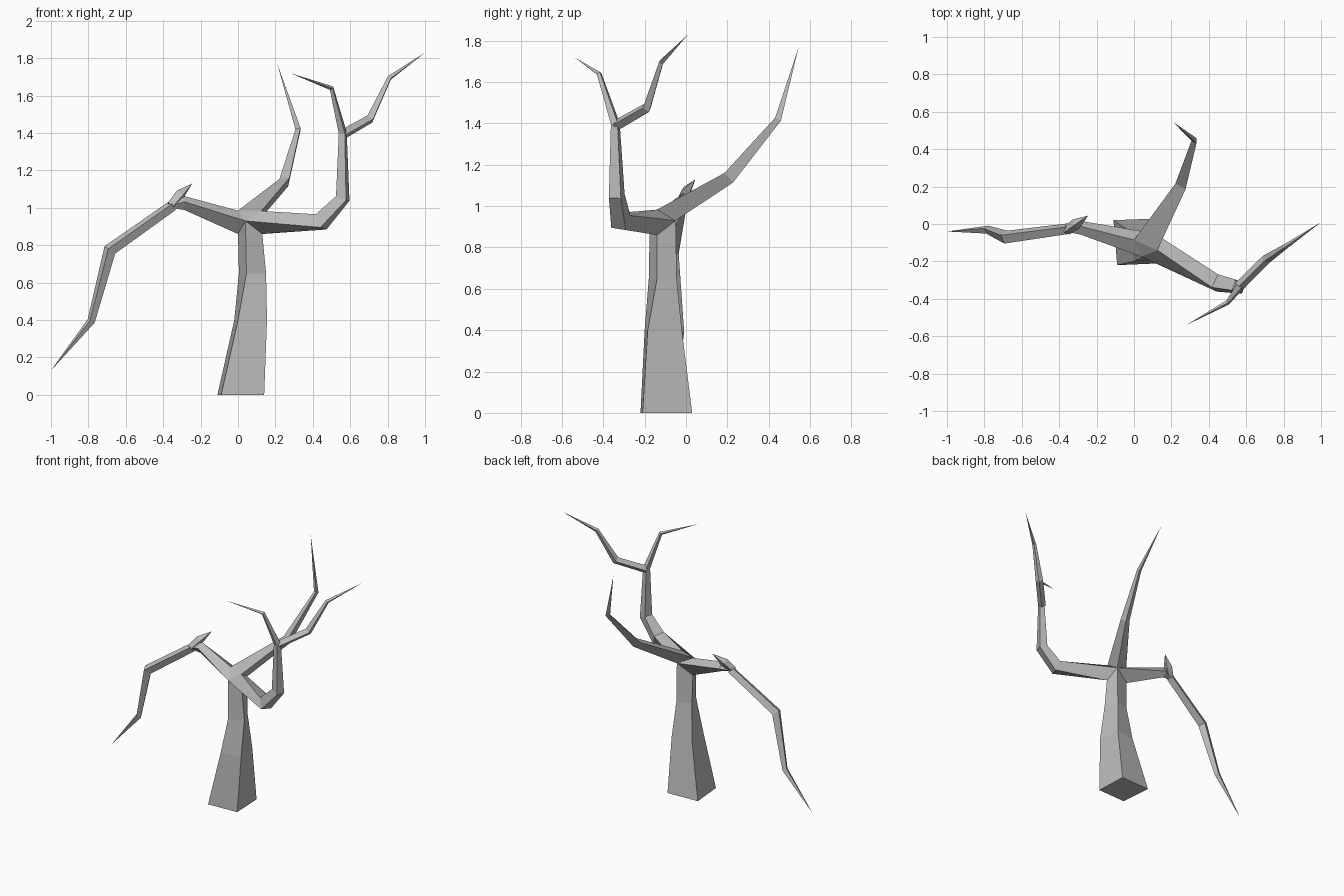
import bpy, bmesh, math
from mathutils import Vector, Matrix

cube = bpy.data.objects.get("Cube")
if cube:
    bpy.data.objects.remove(cube, do_unlink=True)

bark = bpy.data.materials.new("grey_bark")
bark.use_nodes = True
colour = (0.5, 0.5, 0.5, 1)
bark.diffuse_color = colour
bark.node_tree.nodes["Principled BSDF"].inputs["Base Color"].default_value = colour


def finish(name, bm):
    bmesh.ops.recalc_face_normals(bm, faces=bm.faces)
    mesh = bpy.data.meshes.new(name)
    bm.to_mesh(mesh)
    bm.free()
    mesh.materials.append(bark)
    obj = bpy.data.objects.new(name, mesh)
    bpy.context.collection.objects.link(obj)
    return obj


def bridge(bm, a, b):
    for i in range(len(a)):
        j = (i + 1) % len(a)
        bm.faces.new((a[i], a[j], b[j], b[i]))


def limb(name, steps, start=None, roll=0, sides=4):
    """Tapered limb through (x, y, z, radius) steps; radius 0 makes a pointed tip."""
    bm = bmesh.new()
    pts = [Vector(s[:3]) for s in steps]
    ring, first = None, pts[0]
    if start:
        # Begin on the corners shared with the crotch
        ring = [bm.verts.new(c) for c in start]
        bm.faces.new(ring)
        sides = len(start)
        first = sum(start, Vector()) / sides
        pivot = start[0] - first
        normal = (start[1] - start[0]).cross(start[2] - start[0])
    else:
        pivot = Vector((0, 0, 1))
        normal = pts[1] - pts[0]
    turn = math.copysign(math.tau / sides, normal.dot(pts[-1 if not start else 0] - first) if start else 1)
    for i, step in enumerate(steps):
        p, r = pts[i], step[3]
        if r == 0:
            tip = bm.verts.new(p)
            for k in range(sides):
                bm.faces.new((ring[k], ring[(k + 1) % sides], tip))
            ring = None
            break
        # Mitre the ring across the bend
        before = p - (pts[i - 1] if i else first)
        after = pts[i + 1] - p if i + 1 < len(pts) else before
        axis = (before.normalized() + after.normalized()).normalized()
        pivot = (pivot - axis * pivot.dot(axis)).normalized()
        if i == 0:
            pivot = Matrix.Rotation(math.radians(roll), 3, axis) @ pivot
        new = [bm.verts.new(p + Matrix.Rotation(turn * k, 3, axis) @ pivot * r)
               for k in range(sides)]
        if ring:
            bridge(bm, ring, new)
        else:
            bm.faces.new(new)
        ring = new
    if ring:
        bm.faces.new(ring)
    return finish(name, bm)


# Crotch corners where the three main limbs meet
front, right = Vector((0.04, -0.175, 0.93)), Vector((0.13, -0.14, 0.86))
back, left = Vector((0.11, -0.05, 0.93)), Vector((0.0, -0.08, 0.86))
top_left, top_right = Vector((0.0, -0.085, 0.985)), Vector((0.125, -0.14, 0.983))

# Twisting four-sided trunk
bm = bmesh.new()
outline = [
    [(-0.09, -0.22, 0), (0.14, -0.21, 0), (0.13, 0.03, 0), (-0.11, 0.02, 0)],
    [(0.0, -0.2, 0.4), (0.155, -0.185, 0.4), (0.13, -0.02, 0.4), (-0.02, -0.04, 0.4)],
    [(0.045, -0.18, 0.65), (0.15, -0.14, 0.65), (0.11, -0.045, 0.65), (0.005, -0.075, 0.65)],
    [front, right, back, left],
]
rings = [[bm.verts.new(c) for c in row] for row in outline]
bm.faces.new(rings[0])
for low, high in zip(rings, rings[1:]):
    bridge(bm, low, high)
# Small triangle of bark above the fork
bm.faces.new((rings[-1][0], bm.verts.new(top_right), bm.verts.new(top_left)))
finish("trunk", bm)

# Limb reaching to -x, with a snapped stub and a drooping bough
limb("right_limb", [(-0.285, -0.02, 1.025, 0.037), (-0.355, -0.03, 1.012, 0.014)],
     [top_left, front, left, back])
limb("broken_stub", [(-0.36, -0.035, 1.01, 0.025), (-0.31, 0.0, 1.07, 0.03),
                     (-0.245, 0.045, 1.13, 0)])
limb("drooping_bough", [(-0.35, -0.025, 1.012, 0.03), (-0.685, -0.07, 0.775, 0.036),
                        (-0.785, -0.03, 0.395, 0.022), (-1, -0.04, 0.13, 0)], roll=20)

# Limb reaching to +x, rising to a forked end
limb("left_limb", [(0.445, -0.315, 0.925, 0.055), (0.56, -0.335, 1.05, 0.043),
                   (0.56, -0.342, 1.4, 0.024), (0.5, -0.42, 1.64, 0.013),
                   (0.28, -0.54, 1.72, 0)],
     [top_right, back, right, front], roll=30)
limb("left_fork", [(0.56, -0.335, 1.392, 0.027), (0.705, -0.19, 1.475, 0.026),
                   (0.81, -0.12, 1.695, 0.014), (1, 0.01, 1.83, 0)])

# Three-sided limb sweeping to the rear
limb("rear_limb", [(0.255, 0.21, 1.143, 0.036), (0.325, 0.445, 1.42, 0.018),
                   (0.21, 0.545, 1.77, 0)], [top_left, back, top_right])
